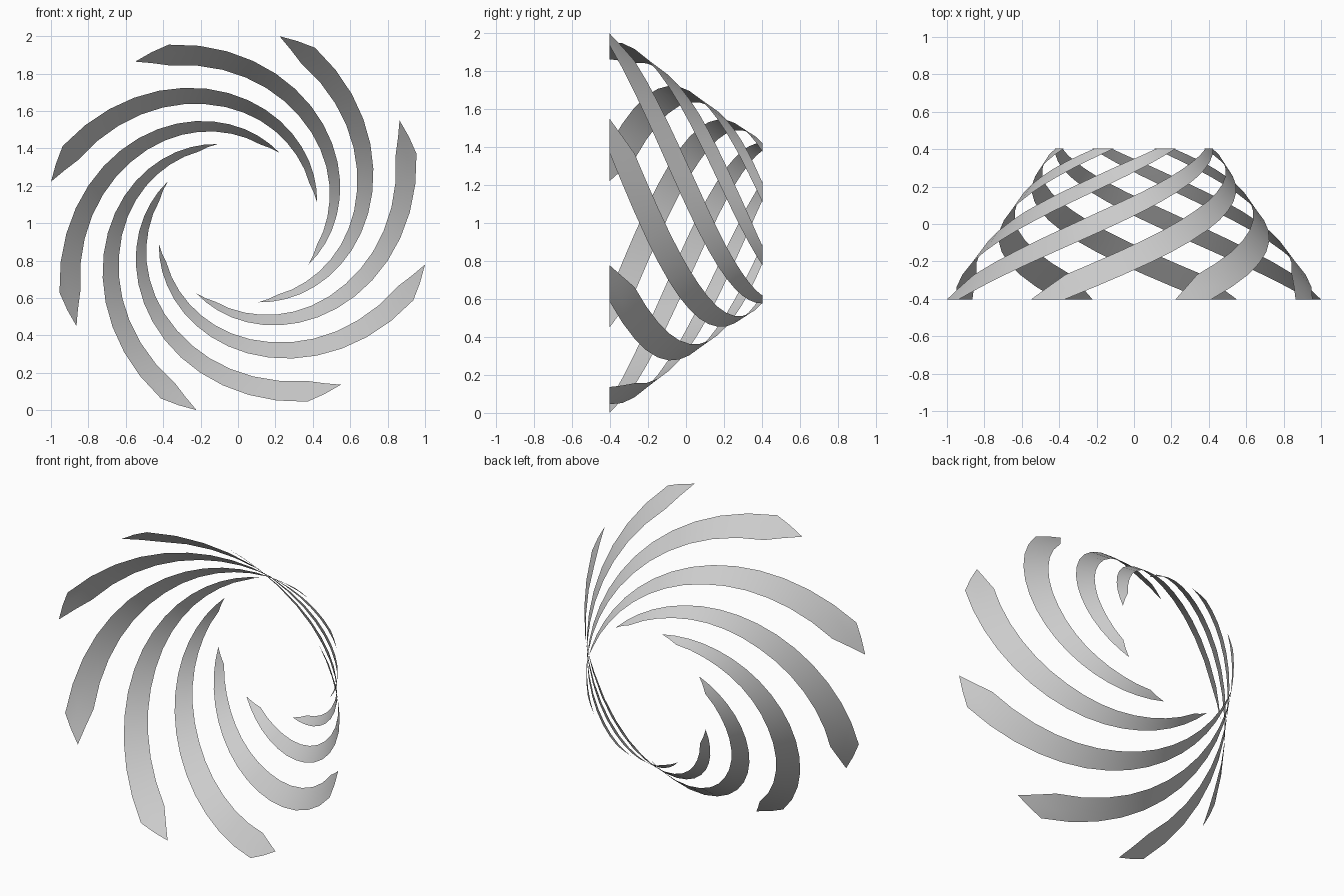
import bpy, bmesh, math

if "Cube" in bpy.data.objects:
    bpy.data.objects.remove(bpy.data.objects["Cube"])

R_FRONT, R_BACK = 1.024, 0.437      # radii of the wide and narrow rims
HALF_DEPTH = 0.403
SWEEP = 141.75                      # degrees each blade winds around the axis
START = 111.25                      # leading corner of the first blade
ROWS, COLS, BLADES = 16, 2, 8
WIDTHS = [(0, 11.25), (0.12, 20), (0.5, 20), (0.85, 17.5), (1, 14.5)]


def ease(t, a):
    return a * t + (1 - a) * t * t


def width(t):
    """Angular width of a blade along its length."""
    for (t0, w0), (t1, w1) in zip(WIDTHS, WIDTHS[1:]):
        if t <= t1:
            return w0 + (w1 - w0) * (t - t0) / (t1 - t0)
    return WIDTHS[-1][1]


grey = bpy.data.materials.new("light_grey")
grey.diffuse_color = (0.6, 0.6, 0.6, 1)
grey.use_nodes = True
grey.node_tree.nodes["Principled BSDF"].inputs["Base Color"].default_value = grey.diffuse_color


def spiral_blade(name, turn):
    bm = bmesh.new()
    rows = []
    for i in range(ROWS + 1):
        t = i / ROWS
        r = R_FRONT + (R_BACK - R_FRONT) * ease(t, 1.48)
        y = -HALF_DEPTH + 2 * HALF_DEPTH * ease(t, 1.35)
        row = []
        for j in range(COLS + 1):
            a = math.radians(START + turn - SWEEP * t + width(t) * j / COLS)
            row.append(bm.verts.new((r * math.cos(a), y, 1 + r * math.sin(a))))
        rows.append(row)
    for a, b in zip(rows, rows[1:]):
        for j in range(COLS):
            f = bm.faces.new((a[j], b[j], b[j + 1], a[j + 1]))
            f.smooth = True
    # outward-facing normals
    bm.normal_update()
    bm.faces.ensure_lookup_table()
    f = bm.faces[0]
    c = f.calc_center_median()
    if f.normal.x * c.x + f.normal.z * (c.z - 1) < 0:
        bmesh.ops.reverse_faces(bm, faces=bm.faces[:])
    mesh = bpy.data.meshes.new(name)
    bm.to_mesh(mesh)
    bm.free()
    mesh.materials.append(grey)
    bpy.context.collection.objects.link(bpy.data.objects.new(name, mesh))


# ring of identical blades
for k in range(BLADES):
    spiral_blade(f"spiral_blade_{k + 1}", 360 / BLADES * k)
